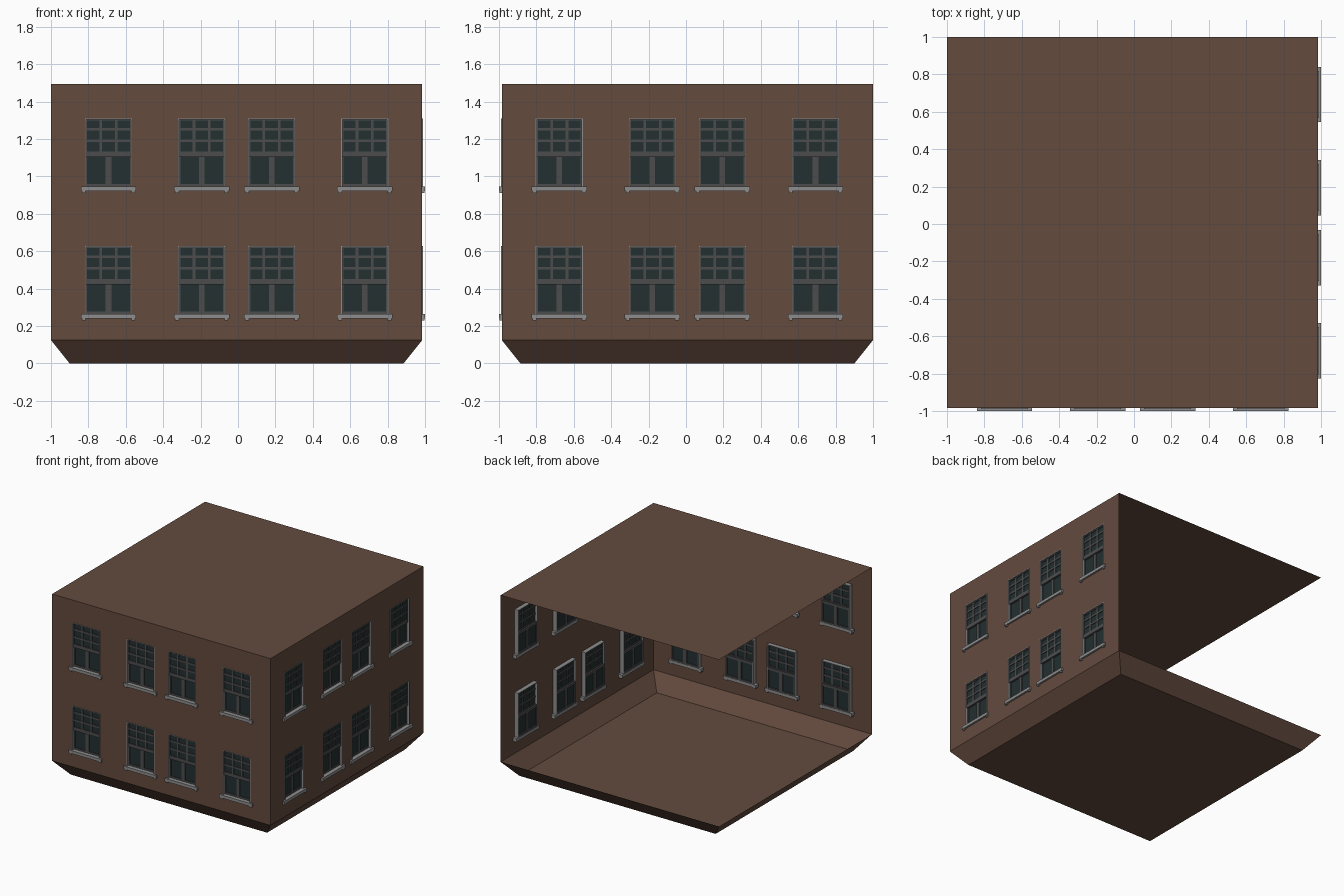
import bpy, bmesh, math
from mathutils import Matrix, Vector

if "Cube" in bpy.data.objects:
    bpy.data.objects.remove(bpy.data.objects["Cube"])

C = Vector((-0.0075, 0.0075, 0))   # centre of the brick shell
H = 0.9925                         # half width of the shell
TOP, SKIRT, INSET = 1.495, 0.125, 0.1
COLS = (-0.685, -0.187, 0.187, 0.685)
HEADS = (0.628, 1.310)             # z of window heads
WW, WH = 0.126, 0.37               # half width and height of a window


def material(name, rgb):
    m = bpy.data.materials.new(name)
    m.diffuse_color = (*rgb, 1)
    m.use_nodes = True
    m.node_tree.nodes["Principled BSDF"].inputs["Base Color"].default_value = m.diffuse_color
    return m


brick = material("brown brick", (0.125, 0.069, 0.048))
stone = material("light grey stone", (0.27, 0.27, 0.27))
paint = material("dark grey paint", (0.075, 0.073, 0.073))
glass = material("dark glass", (0.017, 0.029, 0.030))


def to_mesh(bm, name, mat):
    me = bpy.data.meshes.new(name)
    bm.to_mesh(me)
    bm.free()
    me.materials.append(mat)
    return me


def place(me, name, angle=0.0):
    ob = bpy.data.objects.new(name, me)
    ob.matrix_world = Matrix.Translation(C) @ Matrix.Rotation(angle, 4, 'Z')
    bpy.context.collection.objects.link(ob)


def both_walls(bm, name, mat):
    me = to_mesh(bm, name, mat)
    place(me, "front_" + name)
    place(me, "right_" + name, math.pi / 2)


def box(bm, u0, u1, d0, d1, z0, z1):
    """Box in wall space: u along the wall, d outwards, z up."""
    mid = ((u0 + u1) / 2, -H - (d0 + d1) / 2, (z0 + z1) / 2)
    size = (u1 - u0, d1 - d0, z1 - z0, 1)
    bmesh.ops.create_cube(bm, size=1,
                          matrix=Matrix.Translation(mid) @ Matrix.Diagonal(size))


def quad(bm, pts):
    return bm.faces.new([bm.verts.new(p) for p in pts])


def square(r, z):
    return [(-r, -r, z), (r, -r, z), (r, r, z), (-r, r, z)]


# roof, floor and sloping skirt (back and left stay open above the skirt)
bm = bmesh.new()
quad(bm, square(H, TOP))
place(to_mesh(bm, "roof", brick), "roof")

bm = bmesh.new()
low = [bm.verts.new(p) for p in square(H - INSET, 0)]
high = [bm.verts.new(p) for p in square(H, SKIRT)]
bm.faces.new(low[::-1])
for i in range(4):
    j = (i + 1) % 4
    bm.faces.new((low[i], low[j], high[j], high[i]))
place(to_mesh(bm, "floor_and_skirt", brick), "floor_and_skirt")

# wall: a grid of panels with the window cells left out
us = [-H] + [c + s for c in COLS for s in (-WW, WW)] + [H]
zs = [SKIRT] + [h - s for h in HEADS for s in (WH, 0)] + [TOP]
bm = bmesh.new()
for i in range(len(us) - 1):
    for k in range(len(zs) - 1):
        if not (i % 2 and k % 2):
            quad(bm, [(us[i], -H, zs[k]), (us[i + 1], -H, zs[k]),
                      (us[i + 1], -H, zs[k + 1]), (us[i], -H, zs[k + 1])])
bmesh.ops.remove_doubles(bm, verts=bm.verts, dist=1e-5)
bmesh.ops.dissolve_limit(bm, angle_limit=0.01, verts=bm.verts, edges=bm.edges)
both_walls(bm, "wall", brick)

# windows
surround, sill, sash, panes = (bmesh.new() for _ in range(4))
for c in COLS:
    for t in HEADS:
        a, b = c - WW, c + WW
        e = 0.006
        # thin jambs and head
        box(surround, a, a + e, -0.035, 0.003, t - WH, t)
        box(surround, b - e, b, -0.035, 0.003, t - WH, t)
        box(surround, a + e, b - e, -0.035, 0.003, t - e, t)
        # sill with two small brackets
        box(sill, c - 0.148, c + 0.148, -0.035, 0.015, t - 0.388, t - 0.364)
        for s in (-0.132, 0.132):
            box(sill, c + s - 0.01, c + s + 0.01, -0.03, 0.011, t - 0.398, t - 0.388)
        # upper sash: three by three panes
        a, b = a + e, b - e
        up, lo = (-0.02, -0.008), (-0.033, -0.018)
        for z0, z1 in ((0.012, e), (0.064, 0.05), (0.127, 0.113), (0.206, 0.177)):
            box(sash, a, b, *up, t - z0, t - z1)
        for s in (-0.041, 0.041):
            box(sash, c + s - 0.007, c + s + 0.007, *up, t - 0.18, t - 0.01)
        # lower sash: two panes and a wide middle bar
        box(sash, c - 0.015, c + 0.015, *lo, t - 0.35, t - 0.2)
        box(sash, a, b, *lo, t - 0.364, t - 0.35)
        box(sash, a, b, *lo, t - 0.206, t - 0.185)
        for x in (a, b - 0.006):
            box(sash, x, x + 0.006, *up, t - 0.2, t - e)
            box(sash, x, x + 0.006, *lo, t - 0.36, t - 0.19)
        # glass
        for d, z0, z1 in ((-0.014, 0.2, e), (-0.025, 0.36, 0.19)):
            quad(panes, [(a, -H - d, t - z0), (b, -H - d, t - z0),
                         (b, -H - d, t - z1), (a, -H - d, t - z1)])

both_walls(surround, "window_surrounds", stone)
both_walls(sill, "window_sills", stone)
both_walls(sash, "window_sashes", paint)
both_walls(panes, "window_glass", glass)
